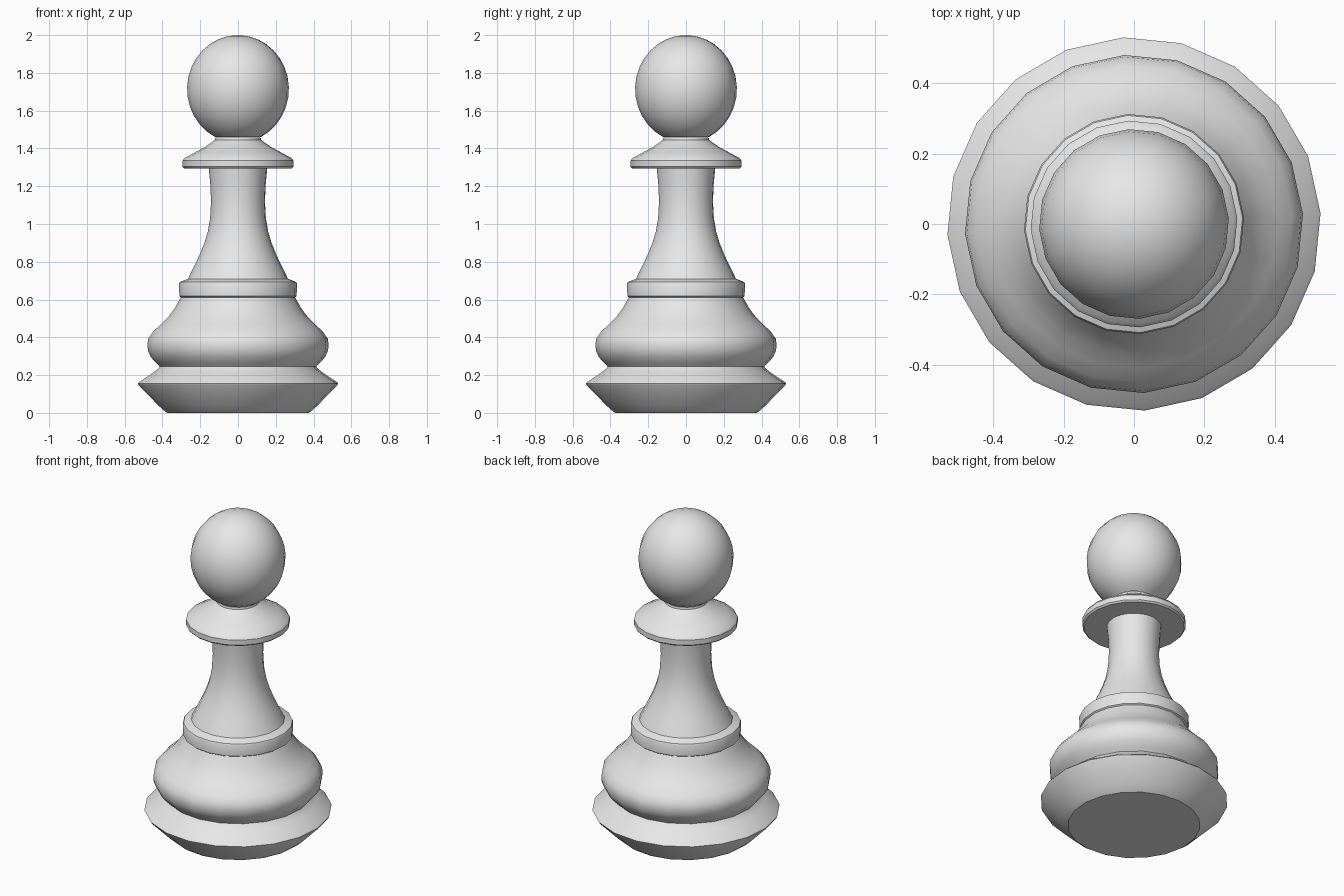
import bpy, bmesh, math

if "Cube" in bpy.data.objects:
    bpy.data.objects.remove(bpy.data.objects["Cube"])

SIDES = 20
TURN = math.radians(3.3)

ivory = bpy.data.materials.new("plain grey")
ivory.diffuse_color = (0.8, 0.8, 0.8, 1)
ivory.use_nodes = True
ivory.node_tree.nodes["Principled BSDF"].inputs["Base Color"].default_value = ivory.diffuse_color


def lathe(name, profile, angle=30):
    """Revolve (radius, height) points, listed bottom to top, around z."""
    bm = bmesh.new()
    rings = []
    for r, z in profile:
        if r == 0:
            rings.append([bm.verts.new((0, 0, z))] * SIDES)
        else:
            rings.append([bm.verts.new((r * math.cos(TURN + math.tau * j / SIDES),
                                        r * math.sin(TURN + math.tau * j / SIDES), z))
                          for j in range(SIDES)])
    for low, high in zip(rings, rings[1:]):
        for j in range(SIDES):
            k = (j + 1) % SIDES
            corners = [low[j], low[k], high[k], high[j]]
            bm.faces.new(list(dict.fromkeys(corners)))
    mesh = bpy.data.meshes.new(name)
    bm.to_mesh(mesh)
    bm.free()
    mesh.materials.append(ivory)
    obj = bpy.data.objects.new(name, mesh)
    bpy.context.collection.objects.link(obj)
    bpy.ops.object.select_all(action='DESELECT')
    obj.select_set(True)
    bpy.context.view_layer.objects.active = obj
    bpy.ops.object.shade_smooth_by_angle(angle=math.radians(angle))


# Flared foot with a sharp rim
lathe("foot", [(0, 0), (0.375, 0), (0.392, 0.012), (0.42, 0.037), (0.526, 0.145),
               (0.531, 0.155), (0.522, 0.165), (0.45, 0.213), (0.425, 0.232), (0.415, 0.245)])

# Bulging belly
lathe("belly", [(0.415, 0.245), (0.435, 0.265), (0.462, 0.295), (0.477, 0.328),
                (0.481, 0.36), (0.476, 0.393), (0.45, 0.43), (0.41, 0.468),
                (0.37, 0.507), (0.338, 0.55), (0.315, 0.59), (0.303, 0.612)])

# Band above the belly
lathe("band", [(0.303, 0.612), (0.311, 0.618), (0.313, 0.685), (0.309, 0.693), (0.265, 0.71)])

# Tapered stem
lathe("stem", [(0.265, 0.71), (0.253, 0.735), (0.228, 0.785), (0.202, 0.84),
               (0.178, 0.90), (0.16, 0.96), (0.148, 1.03), (0.143, 1.12),
               (0.147, 1.21), (0.155, 1.295)])

# Sloped collar and short neck
lathe("collar", [(0.155, 1.295), (0.285, 1.295), (0.294, 1.304), (0.294, 1.335),
                 (0.285, 1.348), (0.23, 1.378), (0.175, 1.408), (0.14, 1.432),
                 (0.122, 1.446), (0.12, 1.459)])

# Slightly tall ball head, open where it meets the neck
start = math.asin(0.12 / 0.27)
steps = 14
head = [(0.27 * math.sin(start + (math.pi - start) * i / steps),
         1.715 - 0.285 * math.cos(start + (math.pi - start) * i / steps))
        for i in range(steps)]
lathe("head", head + [(0, 2.0)], 40)
